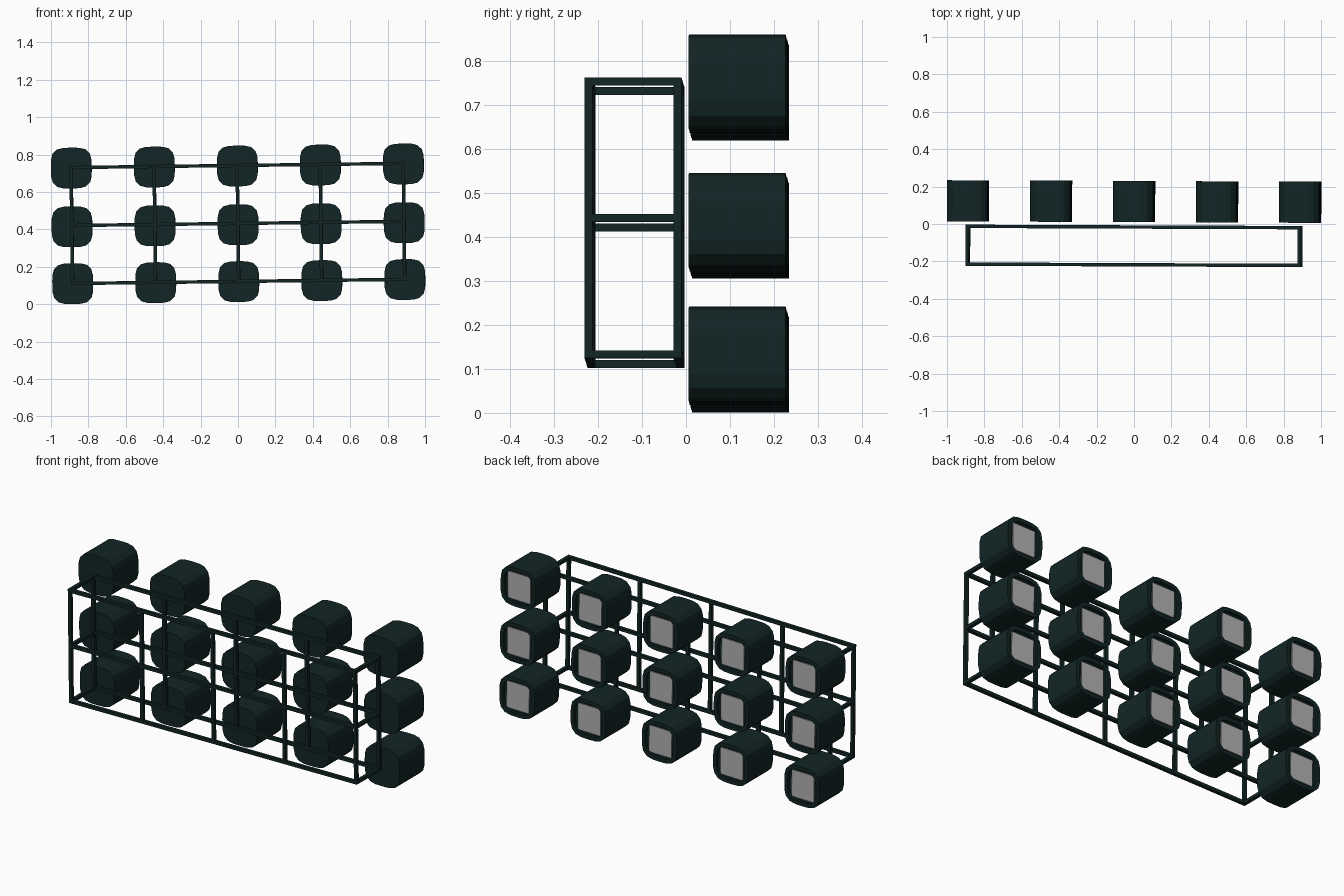
import bpy, bmesh, math
from mathutils import Matrix, Vector

if "Cube" in bpy.data.objects:
    bpy.data.objects.remove(bpy.data.objects["Cube"])


def mat(name, c):
    m = bpy.data.materials.new(name)
    m.diffuse_color = (*c, 1)
    m.use_nodes = True
    m.node_tree.nodes["Principled BSDF"].inputs["Base Color"].default_value = m.diffuse_color
    return m


CASE = mat("dark teal", (0.006, 0.018, 0.018))
SCREEN = mat("light grey", (0.45, 0.45, 0.45))
EDGE = mat("mid grey", (0.25, 0.25, 0.25))

# The whole wall leans very slightly
TILT = Matrix.Rotation(-0.0124, 4, 'Y') @ Matrix.Rotation(-0.004, 4, 'Z')
MID = Matrix.Translation((0, 0, 0.43))
LEAN = MID @ TILT @ MID.inverted()
XS = [-0.888 + 0.444 * i for i in range(5)]


def finish(name, bm, mats, pos=(0, 0, 0)):
    bmesh.ops.recalc_face_normals(bm, faces=bm.faces)
    me = bpy.data.meshes.new(name)
    bm.to_mesh(me)
    bm.free()
    for m in mats:
        me.materials.append(m)
    ob = bpy.data.objects.new(name, me)
    bpy.context.collection.objects.link(ob)
    ob.matrix_world = LEAN @ Matrix.Translation(pos)
    return ob


def box(bm, lo, hi, index=0):
    lo, hi = Vector(lo), Vector(hi)
    r = bmesh.ops.create_cube(bm, size=1, matrix=Matrix.Translation((lo + hi) / 2)
                              @ Matrix.Diagonal((*(hi - lo), 1)))
    for f in {f for v in r["verts"] for f in v.link_faces}:
        f.material_index = index


def ring(bm, r, y, n=24, p=3.6):
    # soft square outline
    pts = []
    for i in range(n):
        a = 2 * math.pi * (i + 0.5) / n
        c, s = math.cos(a), math.sin(a)
        k = r / (abs(c) ** p + abs(s) ** p) ** (1 / p)
        pts.append(bm.verts.new((k * c, y, k * s)))
    return pts


# Monitors: soft square tube, recessed back opening, grey screen plate
for row, z in enumerate((0.121, 0.425, 0.739)):
    for col, x in enumerate(XS):
        bm = bmesh.new()
        rings = [ring(bm, 0.109, -0.11), ring(bm, 0.109, 0.11),
                 ring(bm, 0.088, 0.11), ring(bm, 0.088, 0.095)]
        for a, b in zip(rings, rings[1:]):
            for i in range(len(a)):
                j = (i + 1) % len(a)
                bm.faces.new((a[i], a[j], b[j], b[i]))
        bm.faces.new(rings[0])
        bm.faces.new(rings[-1])
        finish(f"monitor_case_{row}_{col}", bm, [CASE], (x, 0.12, z))

        bm = bmesh.new()
        box(bm, (-0.07, 0.094, -0.075), (0.07, 0.1, 0.075), 0)
        for f in bm.faces:
            if f.calc_center_median().y > 0.099:
                f.material_index = 1
                top = f
        bmesh.ops.inset_region(bm, faces=[top], thickness=0.005)
        for f in bm.faces:
            f.material_index = 1 if f is top else 0
        finish(f"screen_{row}_{col}", bm, [EDGE, SCREEN], (x, 0.12, z))

# Rack: front and back grids joined by end bars
H = 0.009
ZS = (0.122, 0.432, 0.742)
YS = (-0.218, -0.016)
bm = bmesh.new()
for y in YS:
    for z in ZS:
        box(bm, (XS[0] - H, y - H, z - H), (XS[-1] + H, y + H, z + H))
    for x in XS:
        box(bm, (x - H, y - H, ZS[0] - H), (x + H, y + H, ZS[-1] + H))
for x in (XS[0], XS[-1]):
    for z in ZS:
        box(bm, (x - H, YS[0], z - H), (x + H, YS[1], z + H))
finish("rack_frame", bm, [CASE])
